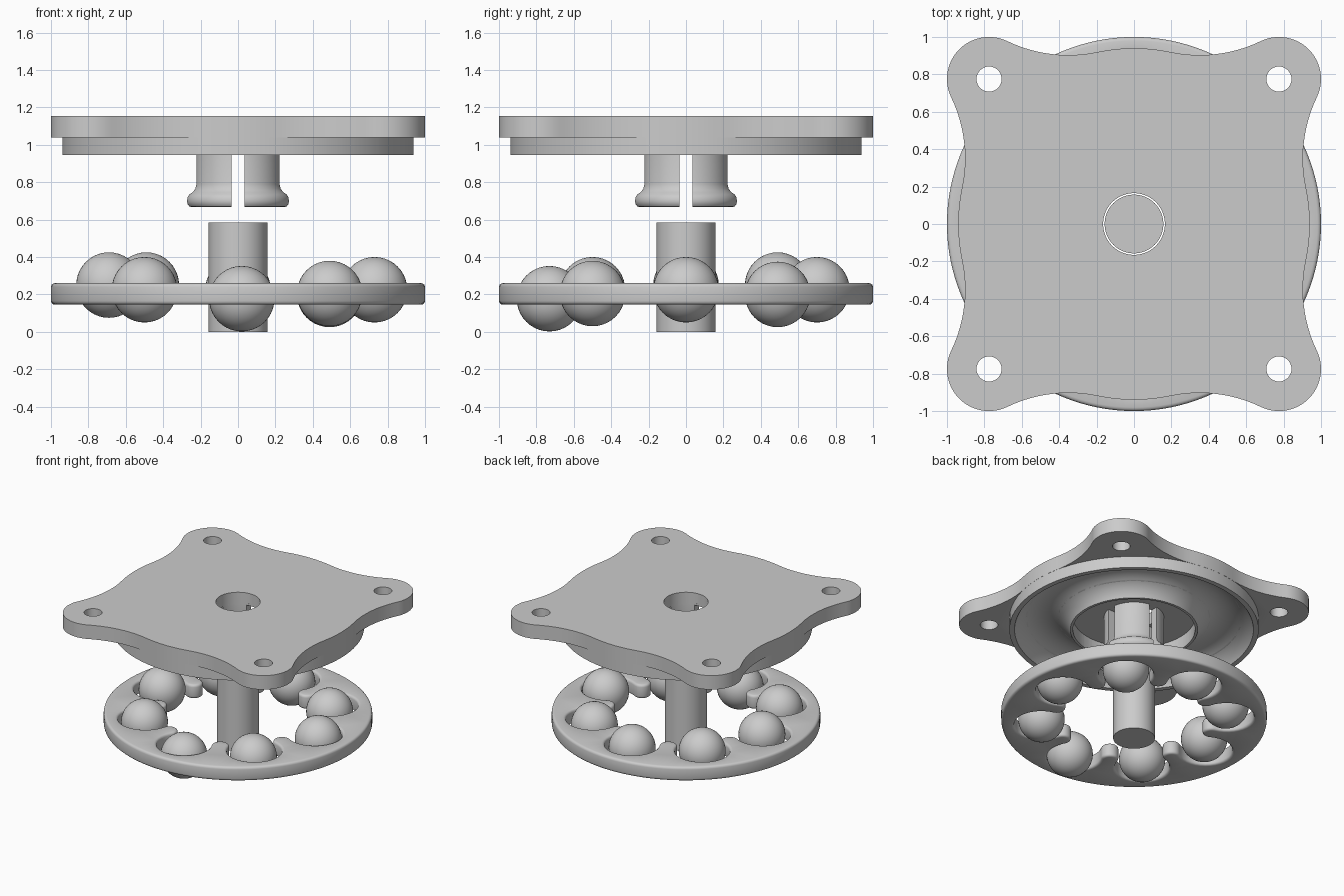
import bpy, bmesh
from math import radians, degrees, cos, sin, atan2, hypot, pi

if "Cube" in bpy.data.objects:
    bpy.data.objects.remove(bpy.data.objects["Cube"], do_unlink=True)

GREY = (0.6, 0.6, 0.6, 1)
grey = bpy.data.materials.new("plain grey")
grey.use_nodes = True
grey.diffuse_color = GREY
grey.node_tree.nodes["Principled BSDF"].inputs["Base Color"].default_value = GREY


def finish(name, bm):
    bmesh.ops.recalc_face_normals(bm, faces=bm.faces)
    mesh = bpy.data.meshes.new(name)
    bm.to_mesh(mesh)
    bm.free()
    mesh.materials.append(grey)
    obj = bpy.data.objects.new(name, mesh)
    bpy.context.scene.collection.objects.link(obj)
    return obj


def arc(cx, cy, r, a0, a1, n, turn=0):
    """Points on an arc (degrees), end left out, turned about the origin."""
    c, s = cos(radians(turn)), sin(radians(turn))
    points = []
    for i in range(n):
        a = radians(a0 + (a1 - a0) * i / n)
        x, y = cx + r * cos(a), cy + r * sin(a)
        points.append((x * c - y * s, x * s + y * c))
    return points


def layered(name, levels, contours):
    """Solid whose outlines and holes are stacked over (z, inset) levels."""
    bm = bmesh.new()
    caps = [[], []]
    for contour in contours:
        rings = [[bm.verts.new((x, y, z)) for x, y in contour(inset)] for z, inset in levels]
        n = len(rings[0])
        for low, high in zip(rings, rings[1:]):
            for i in range(n):
                j = (i + 1) % n
                bm.faces.new((low[i], low[j], high[j], high[i]))
        for cap, ring in zip(caps, (rings[0], rings[-1])):
            cap += [bm.edges.get((ring[i], ring[(i + 1) % n])) for i in range(n)]
    for cap in caps:
        bmesh.ops.triangle_fill(bm, use_beauty=True, edges=cap, normal=(0, 0, 1))
    return finish(name, bm)


def circle(x, y, r, n=64):
    return lambda inset: arc(x, y, r - inset, 0, 360, n)


def cylinder(name, r, z0, z1):
    return layered(name, [(z0, 0), (z1, 0)], [circle(0, 0, r, 96)])


def lathe(name, profile, steps=96):
    """Closed profile of (r, z) points turned about the z axis."""
    bm = bmesh.new()
    verts = [bm.verts.new((r, 0, z)) for r, z in profile]
    edges = [bm.edges.new((a, b)) for a, b in zip(verts, verts[1:] + verts[:1])]
    bmesh.ops.spin(bm, geom=verts + edges, cent=(0, 0, 0), axis=(0, 0, 1),
                   angle=2 * pi, steps=steps)
    bmesh.ops.remove_doubles(bm, verts=bm.verts, dist=0.0005)
    return finish(name, bm)


def select(obj):
    bpy.ops.object.select_all(action="DESELECT")
    obj.select_set(True)
    bpy.context.view_layer.objects.active = obj


def cut(obj, *cutters):
    select(obj)
    for cutter in cutters:
        mod = obj.modifiers.new("cut", "BOOLEAN")
        mod.operation, mod.solver, mod.object = "DIFFERENCE", "EXACT", cutter
        bpy.ops.object.modifier_apply(modifier=mod.name)


# Mounting plate outline: a disc blended into four round ears
DISC, EAR, EAR_POS, MEET = 0.94, 0.225, 0.775, 12


def plate_outline(inset):
    u = EAR_POS * (cos(radians(MEET)) + sin(radians(MEET)))
    gap = DISC - EAR
    s = (2 * EAR_POS ** 2 - gap ** 2) / (2 * (u - gap))
    fx, fy, fr = s * cos(radians(MEET)), s * sin(radians(MEET)), s - DISC
    touch = degrees(atan2(fy - EAR_POS, fx - EAR_POS))
    points = []
    for turn in range(0, 360, 90):
        points += arc(0, 0, DISC - inset, -MEET, MEET, 8, turn)
        points += arc(fx, fy, fr + inset, 180 + MEET, 180 + touch, 12, turn)
        points += arc(EAR_POS, EAR_POS, EAR - inset, touch, 90 - touch, 24, turn)
        points += arc(fy, fx, fr + inset, -90 - touch, -90 - MEET, 12, turn)
    return points


bolt_holes = [circle(x, y, 0.067, 32) for x in (-EAR_POS, EAR_POS) for y in (-EAR_POS, EAR_POS)]
bore = circle(0, 0, 0.165)
plate = layered("mounting_plate", [(1.04, 0), (1.155, 0)], [plate_outline, bore] + bolt_holes)
rim = layered("race_disc", [(0.945, 0), (1.05, 0)], [circle(0, 0, DISC - 0.001, 96), bore])

# Ball race and central recess cut into the underside
bpy.ops.mesh.primitive_torus_add(major_radius=0.69, minor_radius=0.235, location=(0, 0, 0.84),
                                 major_segments=96, minor_segments=64)
race_cutter = bpy.context.object
recess_cutter = cylinder("recess_cutter", 0.46, 0.9, 1.055)
for part in (plate, rim):
    cut(part, race_cutter, recess_cutter)

# Four snap legs: a flared sleeve split by a cross of slots
legs = lathe("snap_legs", [(0.165, 1.07), (0.225, 1.07), (0.225, 0.79), (0.231, 0.765),
                           (0.245, 0.747), (0.262, 0.735), (0.272, 0.72), (0.275, 0.7),
                           (0.272, 0.682), (0.262, 0.67), (0.25, 0.667), (0.185, 0.667),
                           (0.171, 0.672), (0.165, 0.685)])
slots = []
for size in ((0.072, 1, 0.6), (1, 0.072, 0.6)):
    bpy.ops.mesh.primitive_cube_add(size=1, location=(0, 0, 0.755))
    slots.append(bpy.context.object)
    slots[-1].scale = size
bpy.context.view_layer.update()
cut(legs, *slots)
for helper in [race_cutter, recess_cutter] + slots:
    bpy.data.objects.remove(helper, do_unlink=True)

# Centre pin
pin = cylinder("centre_pin", 0.157, 0, 0.585)

# Ball cage: ring with eight open pockets and rounded fingers between them
ORBIT, POCKET, FINGER_POS = 0.7, 0.205, 0.61


def pocket_outline(inset):
    tx, ty = FINGER_POS * cos(pi / 8), FINGER_POS * sin(pi / 8)
    finger = hypot(tx - ORBIT, ty) - POCKET
    lean = degrees(atan2(ty, tx - ORBIT))
    points = []
    for turn in range(0, 360, 45):
        points += arc(ORBIT, 0, POCKET + inset, -lean, lean, 24, turn)
        points += arc(tx, ty, finger - inset, 180 + lean, 225 - lean, 16, turn)
    return points


cage = layered("ball_cage",
               [(0.145, 0.02), (0.148, 0.01), (0.154, 0.003), (0.165, 0),
                (0.24, 0), (0.251, 0.003), (0.257, 0.01), (0.26, 0.02)],
               [circle(0, 0, 1, 128), pocket_outline])

# Eight loose balls
balls = []
for i, place in enumerate([(0.73, 0, 0.225), (0.49, 0.49, 0.2), (0, 0.7, 0.225),
                           (-0.49, 0.49, 0.25), (-0.69, 0, 0.25), (-0.5, -0.5, 0.225),
                           (0.02, -0.73, 0.177), (0.49, -0.5, 0.205)]):
    bpy.ops.mesh.primitive_uv_sphere_add(segments=40, ring_count=20, radius=0.175, location=place)
    ball = bpy.context.object
    ball.name = f"ball_{i + 1}"
    ball.data.materials.append(grey)
    balls.append(ball)

for obj in [plate, rim, legs, pin, cage] + balls:
    select(obj)
    bpy.ops.object.shade_smooth_by_angle(angle=radians(35))
